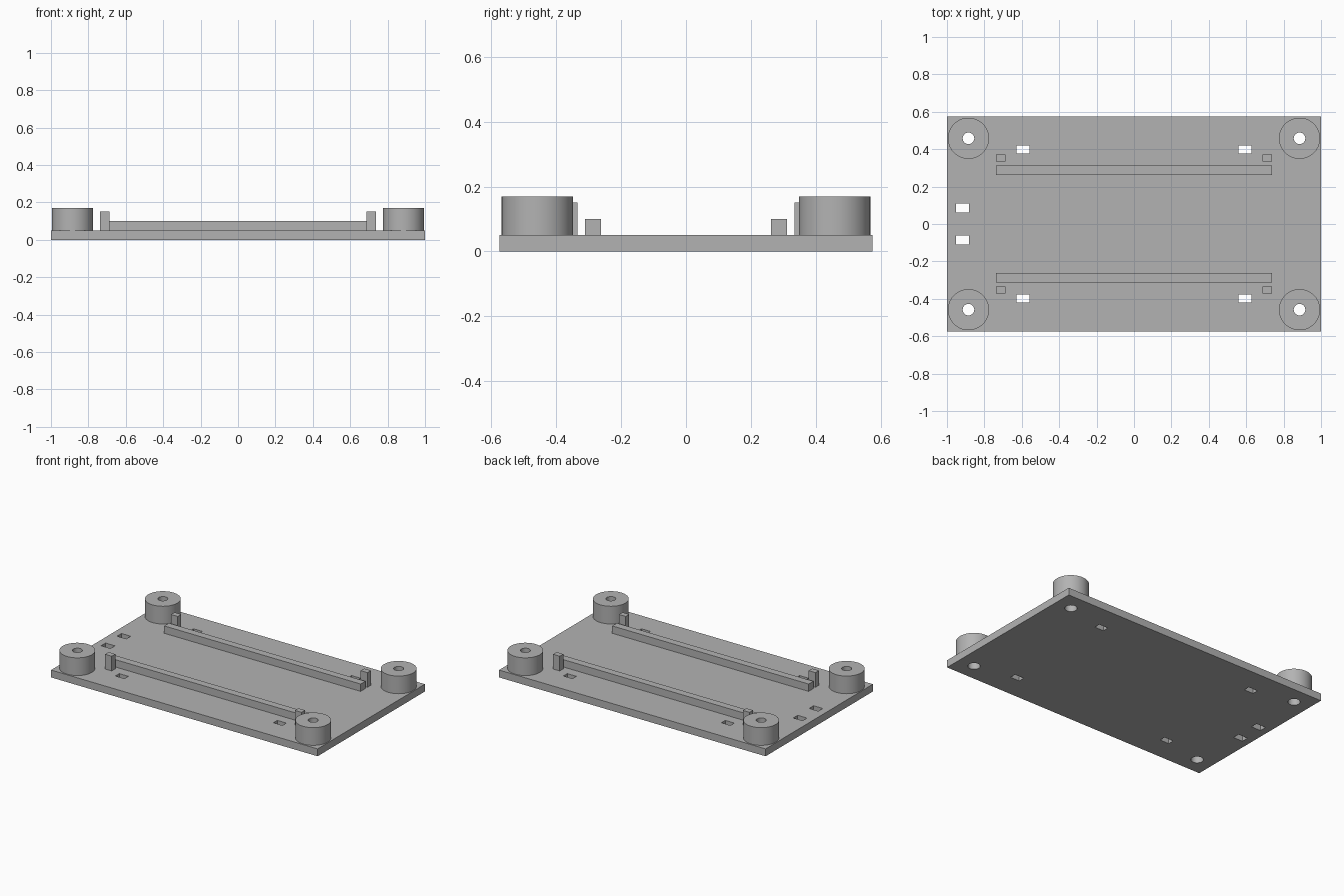
import bpy
import bmesh
import math
from mathutils import Matrix, Vector

if "Cube" in bpy.data.objects:
    bpy.data.objects.remove(bpy.data.objects["Cube"], do_unlink=True)

PLATE_TOP = 0.05
BOSS_X, BOSS_Y = 0.885, 0.458
SIGNS = [(sx, sy) for sx in (-1, 1) for sy in (-1, 1)]

grey = bpy.data.materials.new("plain grey")
grey.use_nodes = True
colour = (0.45, 0.45, 0.45, 1)
grey.diffuse_color = colour
grey.node_tree.nodes["Principled BSDF"].inputs["Base Color"].default_value = colour


def make_object(name, bm):
    bmesh.ops.recalc_face_normals(bm, faces=bm.faces)
    mesh = bpy.data.meshes.new(name)
    bm.to_mesh(mesh)
    bm.free()
    mesh.materials.append(grey)
    obj = bpy.data.objects.new(name, mesh)
    bpy.context.collection.objects.link(obj)
    return obj


def add_box(bm, centre, size):
    matrix = Matrix.Translation(centre) @ Matrix.Diagonal((*size, 1))
    bmesh.ops.create_cube(bm, size=1, matrix=matrix)


def box(name, centre, size):
    bm = bmesh.new()
    add_box(bm, centre, size)
    return make_object(name, bm)


def smooth(obj):
    bpy.ops.object.select_all(action="DESELECT")
    obj.select_set(True)
    bpy.context.view_layer.objects.active = obj
    bpy.ops.object.shade_smooth_by_angle(angle=math.radians(30))


def tube(name, x, y, inner, outer, bottom, top):
    """Hollow cylinder spun from a rectangular profile."""
    bm = bmesh.new()
    profile = [(inner, bottom), (outer, bottom), (outer, top), (inner, top)]
    verts = [bm.verts.new((x + r, y, z)) for r, z in profile]
    edges = [bm.edges.new((verts[i], verts[i - 1])) for i in range(4)]
    bmesh.ops.spin(bm, geom=verts + edges, cent=(x, y, 0), axis=(0, 0, 1),
                   angle=math.tau, steps=64, use_merge=True)
    bmesh.ops.remove_doubles(bm, verts=bm.verts, dist=0.0001)
    smooth(make_object(name, bm))


# Base plate
plate = box("base_plate", (0, 0, PLATE_TOP / 2), (2, 1.15, PLATE_TOP))

# Cutter for screw holes and cable slots
bm = bmesh.new()
for sx, sy in SIGNS:
    bmesh.ops.create_cone(bm, cap_ends=True, segments=64, radius1=0.038,
                          radius2=0.038, depth=0.3,
                          matrix=Matrix.Translation((sx * BOSS_X, sy * BOSS_Y, 0)))
    add_box(bm, (sx * 0.593, sy * 0.398, 0), (0.068, 0.042, 0.3))
for sy in (-1, 1):
    add_box(bm, (-0.916, sy * 0.085, 0), (0.07, 0.048, 0.3))
cutter = make_object("hole_cutter", bm)
cutter.hide_render = True

cut = plate.modifiers.new("holes", "BOOLEAN")
cut.operation = "DIFFERENCE"
cut.solver = "EXACT"
cut.object = cutter
bpy.context.view_layer.objects.active = plate
bpy.ops.object.modifier_apply(modifier=cut.name)
bpy.data.objects.remove(cutter, do_unlink=True)
smooth(plate)

# Corner bosses and end posts
for sx, sy in SIGNS:
    place = ("front" if sy < 0 else "back") + ("_right" if sx < 0 else "_left")
    tube(place + "_boss", sx * BOSS_X, sy * BOSS_Y, 0.031, 0.11, PLATE_TOP, 0.17)
    box(place + "_post", (sx * 0.712, sy * 0.353, 0.1), (0.05, 0.038, 0.1))

# Long rails
for sy, side in ((-1, "front"), (1, "back")):
    box(side + "_rail", (0, sy * 0.287, 0.075), (1.474, 0.05, 0.05))
